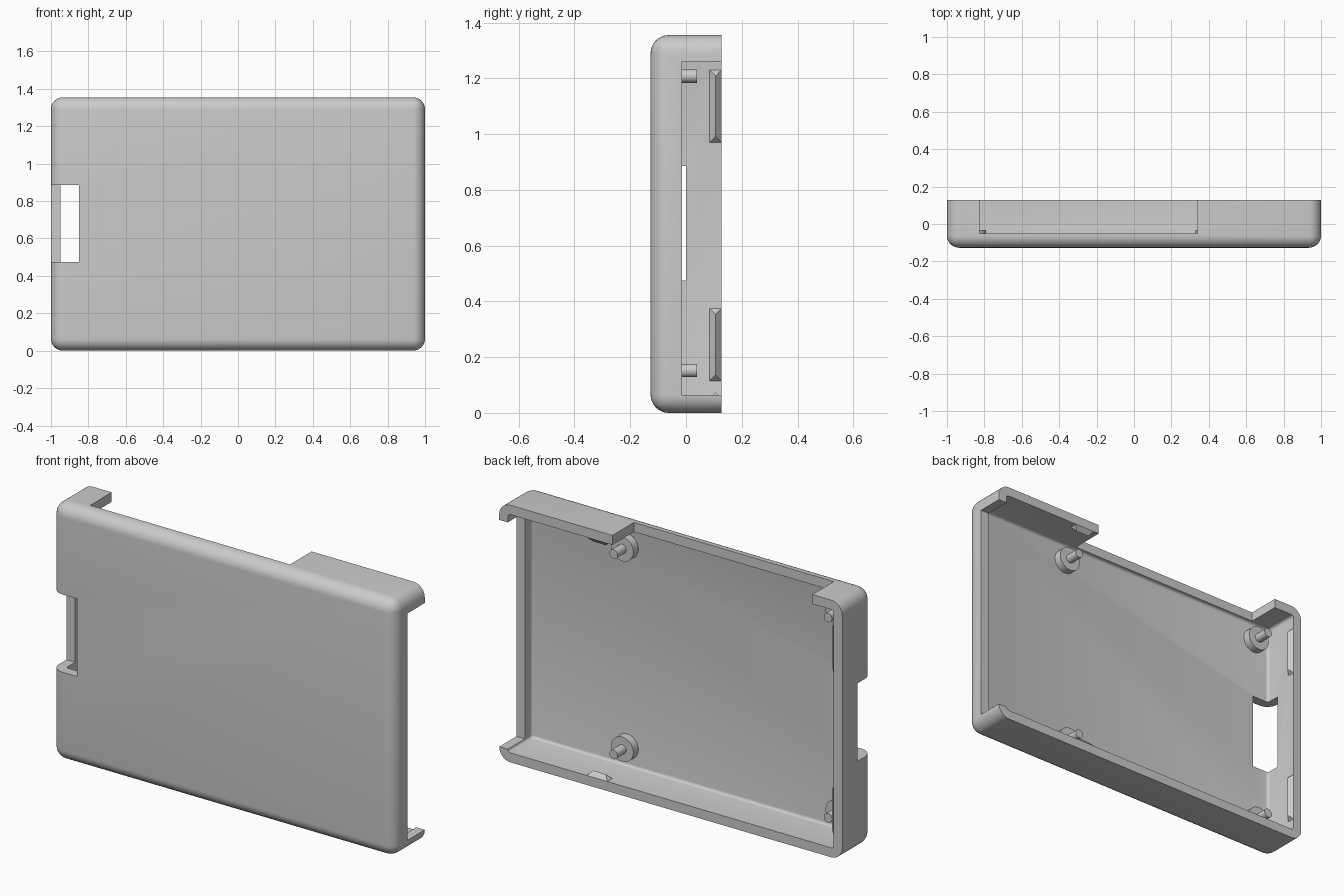
import bpy, bmesh, math
from mathutils import Vector, Matrix

if "Cube" in bpy.data.objects:
    bpy.data.objects.remove(bpy.data.objects["Cube"])

W, D, H, T, R = 1.0, 0.127, 1.355, 0.05, 0.065   # half width, half depth, height, wall, radius
FLOOR = -0.075                                   # inner face of the front panel

grey = bpy.data.materials.new("plain grey")
grey.diffuse_color = (0.6, 0.6, 0.6, 1)
grey.use_nodes = True
grey.node_tree.nodes["Principled BSDF"].inputs["Base Color"].default_value = grey.diffuse_color


def finish(bm, name):
    bmesh.ops.recalc_face_normals(bm, faces=bm.faces)
    me = bpy.data.meshes.new(name)
    bm.to_mesh(me)
    bm.free()
    ob = bpy.data.objects.new(name, me)
    bpy.context.collection.objects.link(ob)
    me.materials.append(grey)
    return ob


def box(name, lo, hi, radius=0, segments=8):
    """Box between two corners; optional rounding of all but the back edges."""
    lo, hi = Vector(lo), Vector(hi)
    bm = bmesh.new()
    bmesh.ops.create_cube(bm, size=1)
    for v in bm.verts:
        v.co = Vector([(lo[i] + hi[i]) / 2 + v.co[i] * (hi[i] - lo[i]) for i in range(3)])
    if radius:
        edges = [e for e in bm.edges if any(v.co.y < hi.y - 1e-4 for v in e.verts)]
        bmesh.ops.bevel(bm, geom=edges, offset=radius, segments=segments,
                        profile=0.5, affect='EDGES')
    return finish(bm, name)


def cylinder(name, x, z, r, y0, y1):
    bm = bmesh.new()
    rot = Matrix.Translation((x, (y0 + y1) / 2, z)) @ Matrix.Rotation(math.pi / 2, 4, 'X')
    bmesh.ops.create_cone(bm, cap_ends=True, segments=32, radius1=r, radius2=r,
                          depth=y1 - y0, matrix=rot)
    return smooth(finish(bm, name))


def smooth(ob):
    bpy.ops.object.select_all(action='DESELECT')
    ob.select_set(True)
    bpy.context.view_layer.objects.active = ob
    bpy.ops.object.shade_smooth_by_angle(angle=math.radians(30))
    return ob


def clip(name, origin, along, inward, length):
    """Snap ridge on a wall: a low hipped wedge pointing into the case."""
    o, a, n, y = Vector(origin), Vector(along), Vector(inward), Vector((0, 1, 0))
    w, p, h = 0.021, 0.024, length / 2
    bm = bmesh.new()
    pts = [o + a * s * h + y * t * w - n * d
           for d in (0.01, 0) for s, t in ((-1, -1), (1, -1), (1, 1), (-1, 1))]
    pts += [o + a * s * (h - 0.022) + n * p for s in (-1, 1)]
    for q in pts:
        bm.verts.new(q)
    bmesh.ops.convex_hull(bm, input=bm.verts)
    bmesh.ops.dissolve_limit(bm, angle_limit=0.01, verts=bm.verts, edges=bm.edges)
    return finish(bm, name)


# Rounded tray, hollowed from the back, with its port openings
tray = box("case_shell", (-W, -D, 0), (W, D, H), R)
cutters = [
    box("cavity_cutter", (-W + T, FLOOR, T), (W - T, 0.3, H - T), 0.015, 4),
    box("right_opening_cutter", (0.9, -0.015, 0.065), (1.2, 0.3, 1.26)),
    box("top_opening_cutter", (-0.825, -0.052, 1.285), (0.34, 0.3, 1.5)),
    box("left_slot_cutter", (-1.2, -0.3, 0.475), (-0.85, 0.0, 0.885)),
]
for c in cutters:
    c.hide_render = True
    c.hide_set(True)
    m = tray.modifiers.new(c.name, 'BOOLEAN')
    m.operation, m.solver, m.object = 'DIFFERENCE', 'EXACT', c
bpy.context.view_layer.objects.active = tray
for c in cutters:
    bpy.ops.object.modifier_apply(modifier=c.name)
    bpy.data.objects.remove(c)
smooth(tray)

# Four board mounts: wide boss plus locating pin
for x in (-0.855, 0.395):
    for z in (0.152, 1.208):
        cylinder("mount_boss", x, z, 0.065, FLOOR - 0.01, -0.033)
        cylinder("mount_pin", x, z, 0.024, -0.04, 0.04)

# Snap ridges near the open rim
for z in (0.245, 1.1):
    clip("left_clip", (-W + T, 0.106, z), (0, 0, 1), (1, 0, 0), 0.26)
clip("bottom_clip", (0.43, 0.106, T), (1, 0, 0), (0, 0, 1), 0.12)
clip("top_clip", (0.43, 0.106, H - T), (1, 0, 0), (0, 0, -1), 0.12)
